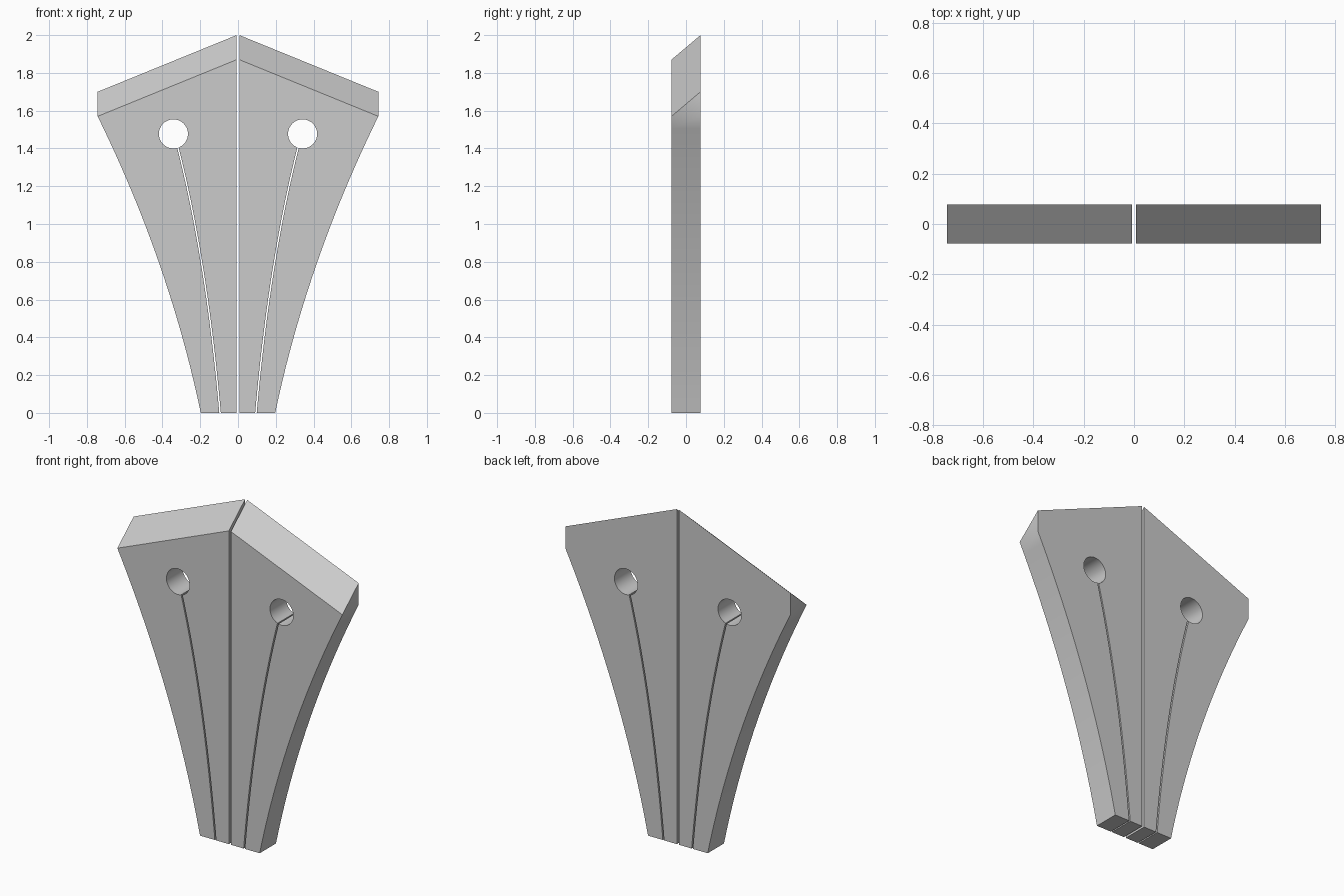
import bpy, bmesh, math

if "Cube" in bpy.data.objects:
    bpy.data.objects.remove(bpy.data.objects["Cube"])

D = 0.077                     # half thickness
GAP = 0.007                   # half width of the centre slit
SLIT = 0.004                  # half width of the curved slits
HOLE = (0.342, 1.477)
R = 0.077


def bezier(a, b, c, n):
    return [tuple((1 - t) ** 2 * p + 2 * t * (1 - t) * q + t * t * r
                  for p, q, r in zip(a, b, c))
            for t in (i / n for i in range(n + 1))]


def half_outline():
    # curved slit running from the base into the round hole
    slit = bezier((0.095, 0), (0.165, 0.80), (0.318, 1.404), 20)
    inner = [(x - SLIT, z) for x, z in slit]
    outer = [(x + SLIT, z) for x, z in reversed(slit)]
    a0 = math.atan2(inner[-1][1] - HOLE[1], inner[-1][0] - HOLE[0])
    a1 = math.atan2(outer[0][1] - HOLE[1], outer[0][0] - HOLE[0])
    sweep = 2 * math.pi - (a1 - a0)
    arc = [(HOLE[0] + R * math.cos(a0 - sweep * i / 40),
            HOLE[1] + R * math.sin(a0 - sweep * i / 40)) for i in range(1, 40)]
    # flared outer edge and sloped top
    edge = bezier((0.197, 0), (0.365, 0.80), (0.743, 1.57), 24)
    return ([(GAP, 0)] + inner + arc + outer + edge
            + [(0.743, 1.70), (GAP, 2.0)])


def plate(name, side):
    pts = half_outline()
    bm = bmesh.new()
    back = [bm.verts.new((side * x, D, z)) for x, z in pts]
    # front top edge sits lower, giving the bevelled top
    front = [bm.verts.new((side * x, -D, z - (0.13 if i >= len(pts) - 2 else 0)))
             for i, (x, z) in enumerate(pts)]
    bm.faces.new(back)
    bm.faces.new(front[::-1])
    for i in range(len(pts)):
        j = (i + 1) % len(pts)
        bm.faces.new((back[j], back[i], front[i], front[j]))
    bmesh.ops.remove_doubles(bm, verts=bm.verts, dist=0.0001)
    bmesh.ops.recalc_face_normals(bm, faces=bm.faces)
    mesh = bpy.data.meshes.new(name)
    bm.to_mesh(mesh)
    bm.free()
    ob = bpy.data.objects.new(name, mesh)
    bpy.context.collection.objects.link(ob)
    bpy.ops.object.select_all(action='DESELECT')
    ob.select_set(True)
    bpy.context.view_layer.objects.active = ob
    bpy.ops.object.shade_smooth_by_angle(angle=math.radians(30))


# two mirrored halves of the flared plate
plate("right_half_plate", 1)
plate("left_half_plate", -1)
